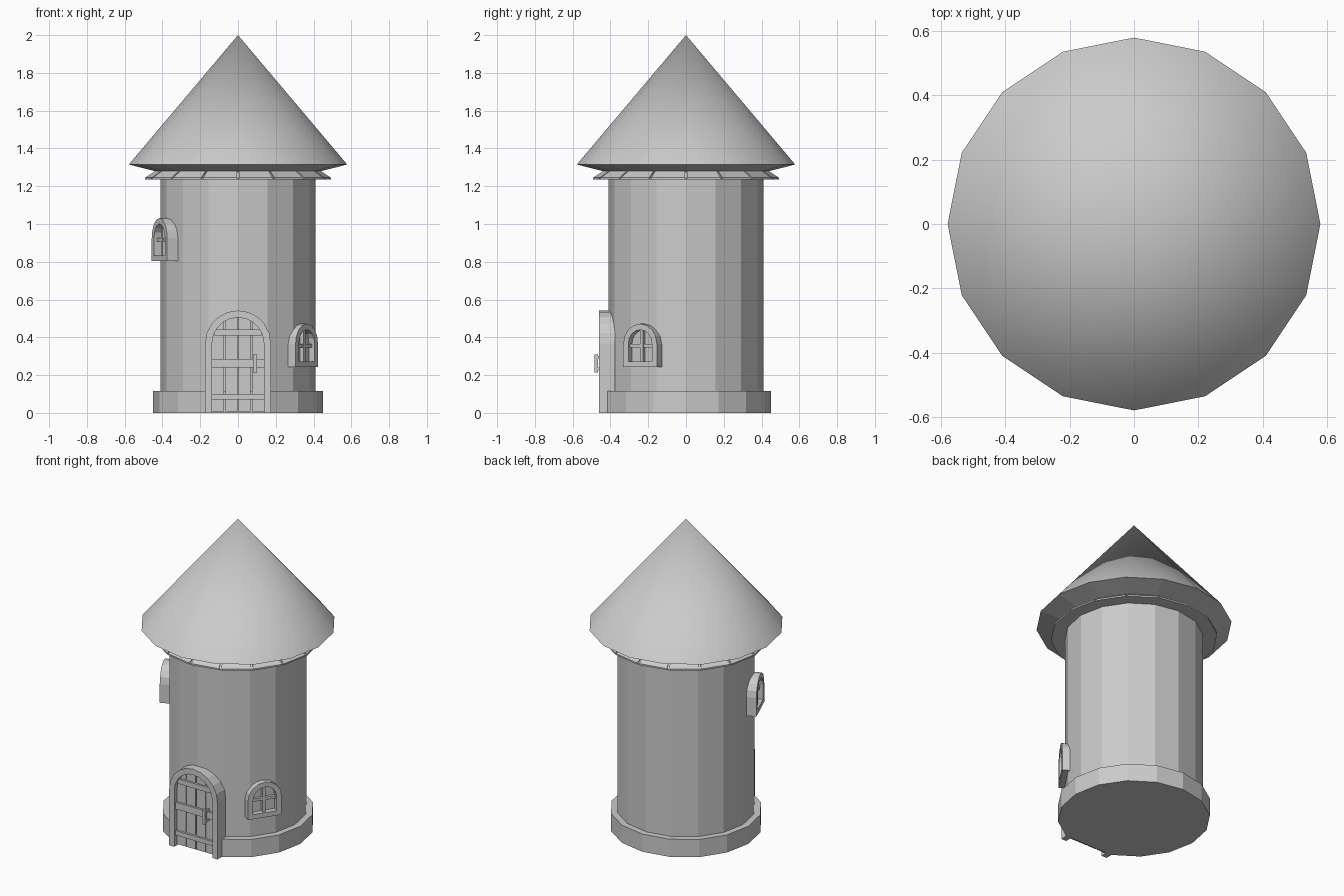
import bpy, bmesh, math
from mathutils import Matrix, Vector

cube = bpy.data.objects.get("Cube")
if cube:
    bpy.data.objects.remove(cube)

SIDES = 16
STEP = math.tau / SIDES

stone = bpy.data.materials.new("light grey")
stone.use_nodes = True
GREY = (0.6, 0.6, 0.6, 1)
stone.diffuse_color = GREY
stone.node_tree.nodes["Principled BSDF"].inputs["Base Color"].default_value = GREY


def finish(bm, name, matrix=Matrix()):
    bmesh.ops.recalc_face_normals(bm, faces=bm.faces[:])
    mesh = bpy.data.meshes.new(name)
    bm.to_mesh(mesh)
    bm.free()
    mesh.transform(matrix)
    mesh.materials.append(stone)
    obj = bpy.data.objects.new(name, mesh)
    bpy.context.collection.objects.link(obj)
    return obj


def lathe(name, profile, flat_front=False):
    """Turn a list of (radius, z) into a closed 16-sided solid."""
    bm = bmesh.new()
    skip = SIDES * 3 // 4 if flat_front else -1
    angles = [i * STEP for i in range(SIDES) if i != skip]
    rings = []
    for r, z in profile:
        if r == 0:
            rings.append([bm.verts.new((0, 0, z))] * len(angles))
        else:
            rings.append([bm.verts.new((r * math.cos(a), r * math.sin(a), z)) for a in angles])
    for low, high in zip(rings, rings[1:]):
        for i in range(len(angles)):
            j = (i + 1) % len(angles)
            bm.faces.new(list(dict.fromkeys((low[i], low[j], high[j], high[i]))))
    for ring in (rings[0], rings[-1]):
        if ring[0] != ring[1]:
            bm.faces.new(ring)
    return finish(bm, name)


def facing(angle):
    """Local x runs along the wall, local y is the distance outwards, z is up."""
    out = Vector((math.cos(angle), math.sin(angle), 0))
    along = Vector((-out.y, out.x, 0))
    return Matrix((along, out, Vector((0, 0, 1)))).transposed().to_4x4()


def prism(name, outline, back, front, matrix):
    """Extrude a flat (x, z) outline from back to front."""
    bm = bmesh.new()
    a = [bm.verts.new((x, back, z)) for x, z in outline]
    b = [bm.verts.new((x, front, z)) for x, z in outline]
    bm.faces.new(a)
    bm.faces.new(b)
    for i in range(len(a)):
        j = (i + 1) % len(a)
        bm.faces.new((a[i], a[j], b[j], b[i]))
    return finish(bm, name, matrix)


def bar(name, x0, x1, z0, z1, back, front, matrix):
    return prism(name, [(x0, z0), (x1, z0), (x1, z1), (x0, z1)], back, front, matrix)


def arch(half, z0, spring, segs):
    curve = [(half * math.cos(math.pi * i / segs), spring + half * math.sin(math.pi * i / segs))
             for i in range(segs + 1)]
    return [(half, z0)] + curve + [(-half, z0)]


def arch_frame(name, outer, inner, back, front, matrix, closed):
    """Frame between two arches, with a sill if closed."""
    bm = bmesh.new()
    loops = [[bm.verts.new((x, y, z)) for x, z in path]
             for path, y in ((outer, back), (outer, front), (inner, front), (inner, back))]
    n = len(outer)
    for k in range(4):
        p, q = loops[k], loops[(k + 1) % 4]
        for i in range(n if closed else n - 1):
            j = (i + 1) % n
            bm.faces.new((p[i], p[j], q[j], q[i]))
    if not closed:
        for end in (0, -1):
            bm.faces.new([loop[end] for loop in loops])
    return finish(bm, name, matrix)


# Tower body
lathe("tower_wall", [(0.41, 0.01), (0.41, 1.29)])
lathe("base_ring", [(0.45, 0), (0.45, 0.115), (0.40, 0.115)], flat_front=True)

# Roof
roof = lathe("roof", [(0.40, 1.27), (0.578, 1.315), (0, 2.0)])
for poly in roof.data.polygons:
    poly.use_smooth = poly.normal.z > 0.1
for edge in roof.data.edges:
    heights = [roof.data.vertices[v].co.z for v in edge.vertices]
    edge.use_edge_sharp = max(heights) < 1.5

# Sloping boards under the eaves
bm = bmesh.new()
section = [(0.40, 1.235), (0.492, 1.235), (0.492, 1.245), (0.435, 1.283), (0.40, 1.283)]
for i in range(SIDES):
    ends = []
    for a in (i * STEP + 0.012, (i + 1) * STEP - 0.012):
        ends.append([bm.verts.new((r * math.cos(a), r * math.sin(a), z)) for r, z in section])
        bm.faces.new(ends[-1])
    for k in range(len(section)):
        m = (k + 1) % len(section)
        bm.faces.new((ends[0][k], ends[0][m], ends[1][m], ends[1][k]))
finish(bm, "eave_boards")
lathe("eave_ring", [(0.40, 1.235), (0.488, 1.235), (0.488, 1.24), (0.42, 1.28)])


# Windows
def window(name, angle, z0, front):
    m = facing(angle)
    spring = z0 + 0.122
    arch_frame(name + "_frame", arch(0.107, z0, spring, 8), arch(0.075, z0 + 0.03, spring, 8),
               front - 0.063, front, m, True)
    bar(name + "_upright", -0.009, 0.009, z0 + 0.02, spring + 0.08, front - 0.05, front - 0.015, m)
    bar(name + "_crossbar", -0.08, 0.08, spring - 0.018, spring, front - 0.05, front - 0.018, m)


window("lower_window", -1.5 * STEP, 0.243, 0.438)
window("upper_window", 9 * STEP, 0.803, 0.45)

# Door
m = facing(-math.pi / 2)
spring = 0.368
arch_frame("door_frame", arch(0.174, 0, spring, 10), arch(0.137, 0, spring, 10), 0.375, 0.46, m, False)
plank = 0.07
for i in range(4):
    x0 = (i - 2) * plank + 0.003
    x1 = x0 + plank - 0.006
    top = [(x, spring + math.sqrt(max(0, 0.15 ** 2 - x * x))) for x in (x1, (x0 + x1) / 2, x0)]
    prism("door_plank_%d" % (i + 1), [(x0, 0.008), (x1, 0.008)] + top, 0.39, 0.433, m)
for name, half, z0, z1 in (("lower", 0.138, 0.07, 0.1), ("middle", 0.138, 0.24, 0.285), ("upper", 0.125, 0.41, 0.442)):
    bar("door_brace_" + name, -half, half, z0, z1, 0.42, 0.446, m)

# Handle
bar("handle_grip", 0.08, 0.1, 0.215, 0.31, 0.466, 0.485, m)
for z in (0.225, 0.285):
    bar("handle_mount", 0.083, 0.097, z, z + 0.015, 0.43, 0.47, m)
